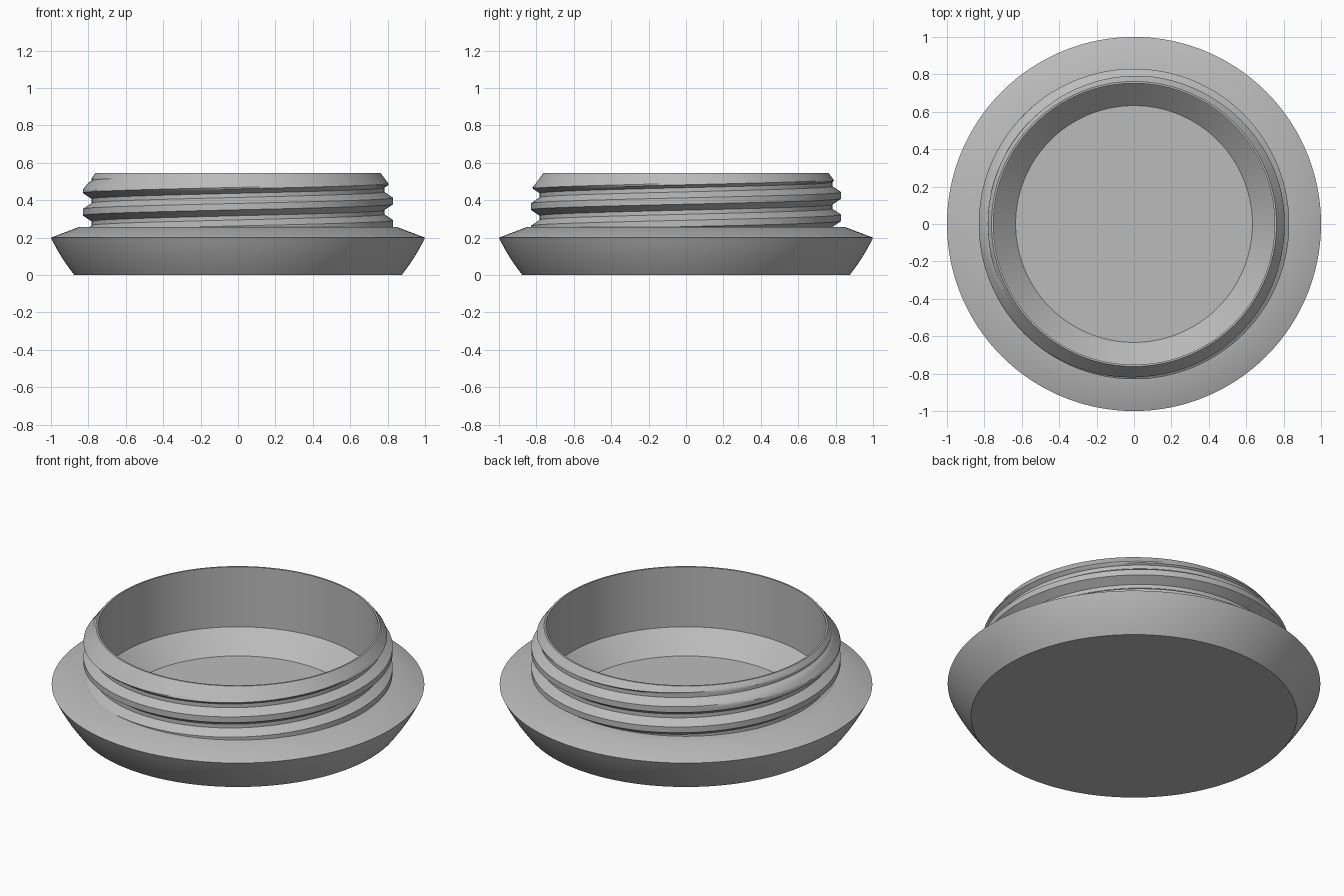
import bpy
import bmesh
from math import pi, sin, cos, radians

cube = bpy.data.objects.get("Cube")
if cube:
    bpy.data.objects.remove(cube, do_unlink=True)

SEGMENTS = 192
Z_SHOULDER, Z_TOP = 0.257, 0.545
CORE, CREST, RIM = 0.782, 0.83, 0.762
PITCH, HALF_CREST, FLANK = 0.12, 0.017, 0.032
THREAD_START = 0.276

grey = bpy.data.materials.new("plain grey")
grey.use_nodes = True
grey.diffuse_color = (0.5, 0.5, 0.5, 1)
grey.node_tree.nodes["Principled BSDF"].inputs["Base Color"].default_value = (0.5, 0.5, 0.5, 1)


def sweep(name, column):
    """Sweep column(angle), a list of (radius, z), once round the z axis."""
    bm = bmesh.new()
    rings = []
    for i in range(SEGMENTS + 1):
        a = 2 * pi * i / SEGMENTS
        rings.append([bm.verts.new((r * cos(a), r * sin(a), z)) for r, z in column(a)])
    for left, right in zip(rings, rings[1:]):
        for j in range(len(left) - 1):
            bm.faces.new((left[j], right[j], right[j + 1], left[j + 1]))
    bmesh.ops.remove_doubles(bm, verts=bm.verts, dist=0.00005)
    bmesh.ops.dissolve_degenerate(bm, edges=bm.edges, dist=0.00002)
    mesh = bpy.data.meshes.new(name)
    bm.to_mesh(mesh)
    bm.free()
    mesh.materials.append(grey)
    obj = bpy.data.objects.new(name, mesh)
    bpy.context.collection.objects.link(obj)
    bpy.ops.object.select_all(action='DESELECT')
    obj.select_set(True)
    bpy.context.view_layer.objects.active = obj
    bpy.ops.object.shade_smooth_by_angle(angle=radians(30))
    return obj


def thread_radius(z, centre):
    """Trapezoid thread, cut by the lead-in chamfer at the mouth."""
    d = abs((z - centre + PITCH / 2) % PITCH - PITCH / 2)
    t = min(max((d - HALF_CREST) / FLANK, 0), 1)
    chamfer = RIM + 0.76 * (Z_TOP - z)
    return min(CREST + (CORE - CREST) * t, chamfer)


def neck_column(a):
    centre = THREAD_START + PITCH * a / (2 * pi)
    reach = HALF_CREST + FLANK
    stops = [-reach, -HALF_CREST, HALF_CREST, reach, PITCH - reach]
    points = []
    for turn in range(-2, 4):
        for low, high in zip(stops, stops[1:]):
            for s in range(4):
                z = centre + turn * PITCH + low + (high - low) * s / 4
                z = min(max(z, Z_SHOULDER), Z_TOP)
                points.append((thread_radius(z, centre), z))
    return points + [(0.752, Z_TOP)]


# Base: flat underside, slightly bulging side, sloping shoulder
side = []
for i in range(9):
    t = i / 8
    side.append((0.875 + 0.125 * t + 0.032 * t * (1 - t), 0.2 * t))
flange = [(0, 0)] + side + [(0.85, Z_SHOULDER), (0.76, Z_SHOULDER)]
sweep("base_flange", lambda a: flange)

# Neck with the helical thread
sweep("threaded_neck", neck_column)

# Inside: straight wall, bevelled foot and flat floor
cup = [(0.752, Z_TOP), (0.752, 0.19), (0.633, 0.073), (0, 0.073)]
sweep("inner_cup", lambda a: cup)
